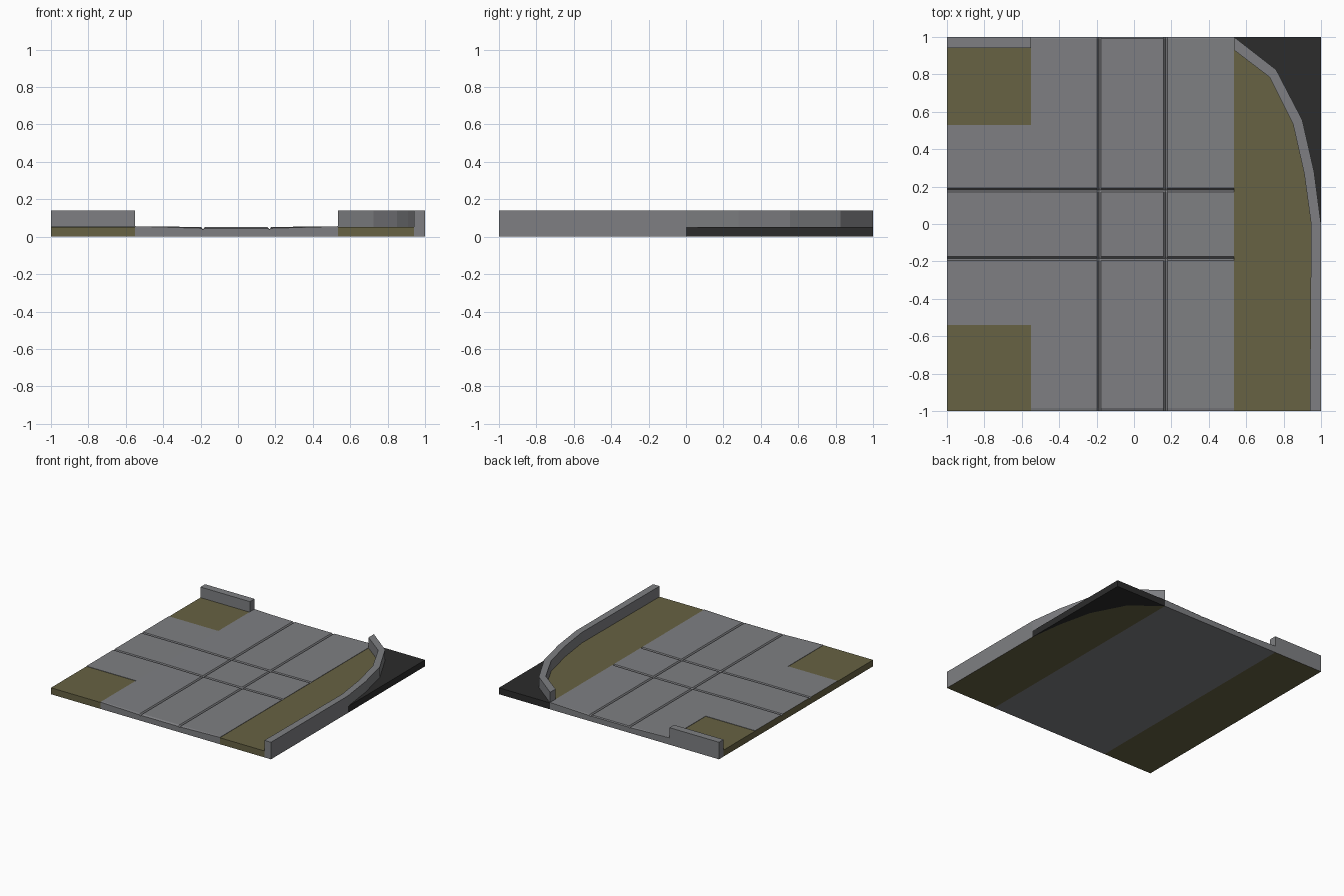
import bpy, bmesh

if "Cube" in bpy.data.objects:
    bpy.data.objects.remove(bpy.data.objects["Cube"])


def material(name, rgb):
    m = bpy.data.materials.new(name)
    m.diffuse_color = (*rgb, 1)
    m.use_nodes = True
    m.node_tree.nodes["Principled BSDF"].inputs["Base Color"].default_value = m.diffuse_color
    return m


GREY = material("stone grey", (0.21, 0.213, 0.225))
OLIVE = material("olive soil", (0.135, 0.122, 0.056))
BLACK = material("dark void", (0.025, 0.025, 0.025))


def finish(name, bm, mats, rule=None):
    bmesh.ops.recalc_face_normals(bm, faces=bm.faces[:])
    bm.normal_update()
    if rule:
        for f in bm.faces:
            f.material_index = 1 if rule(f) else 0
    me = bpy.data.meshes.new(name)
    bm.to_mesh(me)
    bm.free()
    for m in mats:
        me.materials.append(m)
    ob = bpy.data.objects.new(name, me)
    bpy.context.collection.objects.link(ob)
    return ob


def prism(name, pts, top, mats, rule=None):
    """Closed upright prism standing on z = 0."""
    bm = bmesh.new()
    lo = [bm.verts.new((x, y, 0)) for x, y in pts]
    hi = [bm.verts.new((x, y, top)) for x, y in pts]
    bm.faces.new(lo[::-1])
    bm.faces.new(hi)
    n = len(pts)
    for i in range(n):
        j = (i + 1) % n
        bm.faces.new((lo[i], lo[j], hi[j], hi[i]))
    return finish(name, bm, mats, rule)


def rect(x0, x1, y0, y1):
    return [(x0, y0), (x1, y0), (x1, y1), (x0, y1)]


def underside(f):
    return f.normal.z < -0.5


L, R = -0.55, 0.535          # path edges
FLOOR, WALL = 0.053, 0.14    # heights

# Curved wall on the right, following an outer and an inner line
outer = [(1, -1), (1, 0), (0.963, 0.28), (0.9, 0.556), (0.76, 0.825), (R, 1)]
inner = [(0.94, -1), (0.947, 0), (0.91, 0.27), (0.85, 0.535), (0.725, 0.785), (R, 0.93)]
prism("curved_wall", outer + inner[::-1], WALL, [GREY, OLIVE], underside)
prism("right_soil", [(R, -1)] + inner, FLOOR, [OLIVE])
prism("dark_corner", outer[1:] + [(1, 1)], FLOOR, [BLACK])

# Left corners and the short back wall
prism("front_left_soil", rect(-1, L, -1, -0.54), FLOOR, [OLIVE])
prism("back_left_soil", rect(-1, L, 0.53, 0.94), FLOOR, [OLIVE])
prism("back_left_wall", rect(-1, L, 0.94, 1), WALL, [GREY, OLIVE], underside)

# T-shaped paved path with V-shaped joints between the slabs
W = 0.01
joints_x, joints_y = (-0.187, 0.168), (-0.184, 0.182)


def with_joints(base, joints):
    return sorted(base + [j + d for j in joints for d in (-W, 0, W)])


xs = with_joints([-1, L, R], joints_x)
ys = with_joints([-1, -0.985, -0.54, 0.53, 0.993, 1], joints_y)


def path_height(x, y):
    if x in joints_x or y in joints_y:
        return 0.039
    if abs(y) == 1 and L < x < R:
        return 0.045
    return 0.056 if abs(x) > 0.5 else 0.052


bm = bmesh.new()
grid = {(x, y): bm.verts.new((x, y, path_height(x, y))) for x in xs for y in ys}
for xa, xb in zip(xs, xs[1:]):
    for ya, yb in zip(ys, ys[1:]):
        if xb <= L and (yb <= -0.54 or ya >= 0.53):
            continue
        bm.faces.new([grid[p] for p in rect(xa, xb, ya, yb)])
bmesh.ops.delete(bm, geom=[v for v in bm.verts if not v.link_faces], context='VERTS')
ext = bmesh.ops.extrude_face_region(bm, geom=bm.faces[:], use_keep_orig=True)
for g in ext["geom"]:
    if isinstance(g, bmesh.types.BMVert):
        g.co.z = 0
finish("paved_path", bm, [GREY, OLIVE],
       lambda f: f.normal.x < -0.9 and f.calc_center_median().x < -0.99
       or underside(f) and f.calc_center_median().x < L)
